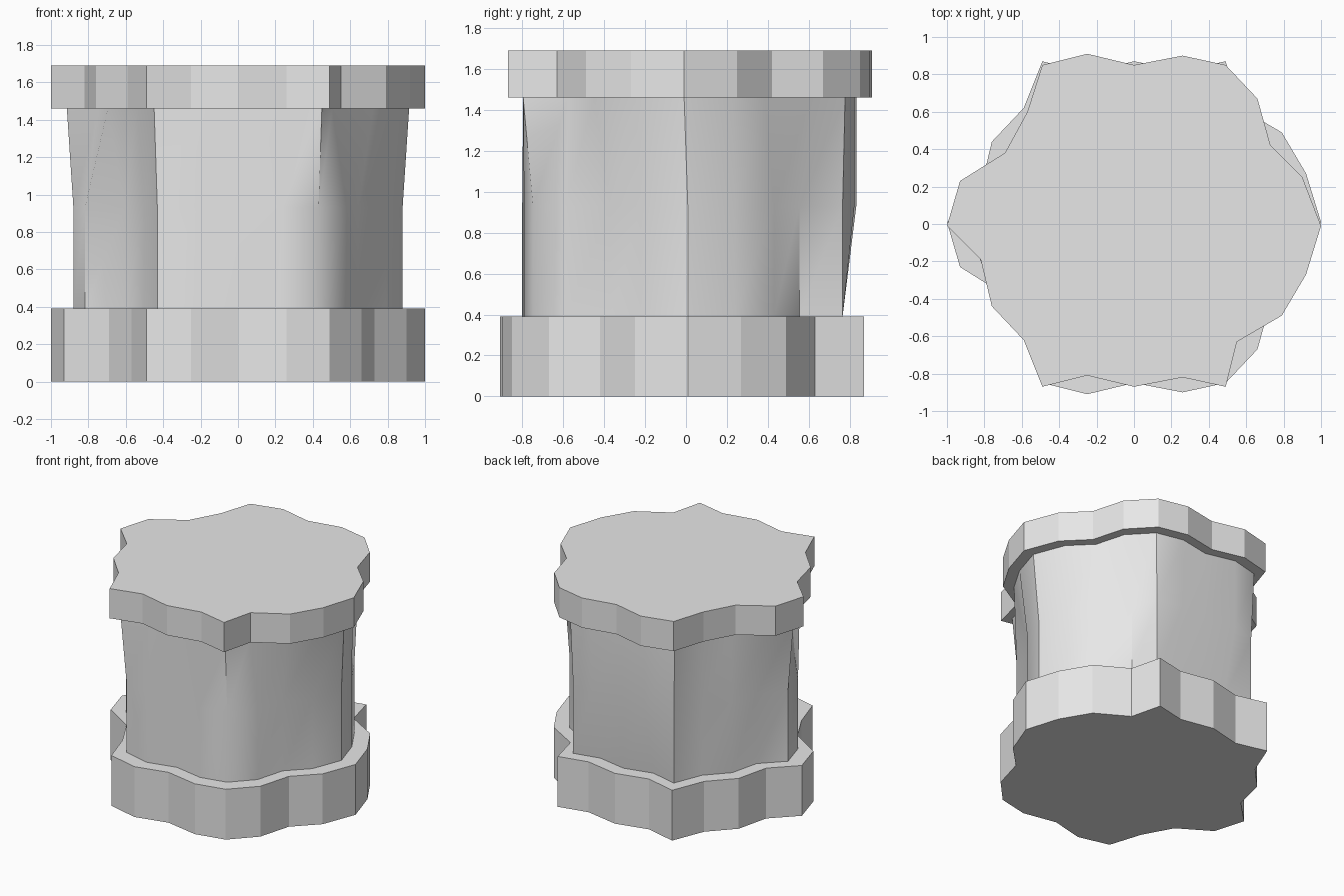
import bpy
import bmesh
import math

default_cube = bpy.data.objects.get("Cube")
if default_cube:
    bpy.data.objects.remove(default_cube, do_unlink=True)

stone = bpy.data.materials.new("pale_grey_stone")
stone.use_nodes = True
stone_colour = (0.8, 0.8, 0.8, 1)
stone.diffuse_color = stone_colour
stone.node_tree.nodes["Principled BSDF"].inputs["Base Color"].default_value = stone_colour

# Irregular scalloped outline of the cap, counter-clockwise from the left tip
cap_outline = [
    (1, -.01), (.9, .25), (.73, .42), (.66, .67), (.49, .85), (.26, .9),
    (0, .85), (-.25, .91), (-.49, .85), (-.57, .6), (-.69, .38), (-.93, .23),
    (-1, -.01), (-.82, -.19), (-.76, -.44), (-.59, -.62), (-.49, -.87), (-.25, -.81),
    (0, -.87), (.26, -.82), (.49, -.87), (.55, -.63), (.79, -.49), (.92, -.27),
]

# The base is the same slab turned over
base_outline = [(cap_outline[-i][0], -cap_outline[-i][1]) for i in range(len(cap_outline))]


def scaled(outline, factor):
    return [(x * factor, y * factor) for x, y in outline]


def loft(name, sections):
    """Skin a stack of (height, outline) sections and close both ends."""
    bm = bmesh.new()
    rings = [[bm.verts.new((x, y, height)) for x, y in outline]
             for height, outline in sections]
    for lower, upper in zip(rings, rings[1:]):
        for i in range(len(lower)):
            j = (i + 1) % len(lower)
            bm.faces.new((lower[i], lower[j], upper[j], upper[i]))
    bm.faces.new(list(reversed(rings[0])))
    bm.faces.new(rings[-1])
    mesh = bpy.data.meshes.new(name)
    bm.to_mesh(mesh)
    bm.free()
    mesh.materials.append(stone)
    part = bpy.data.objects.new(name, mesh)
    bpy.context.collection.objects.link(part)
    return part


# Column sections: the shaft follows the base, then flares into the cap shape
shaft_foot = scaled(base_outline, .88)
shaft_head = scaled(cap_outline, .915)

# The middle of the back already bulges out at the waist
shaft_waist = [head if head[1] > .7 and abs(head[0]) < .4 else foot
               for foot, head in zip(shaft_foot, shaft_head)]

base_top, waist, cap_bottom, cap_top = .39, .93, 1.46, 1.69

loft("base_slab", [(0, base_outline), (base_top, base_outline)])
loft("cap_slab", [(cap_bottom, cap_outline), (cap_top, cap_outline)])
column = loft("column_shaft", [(base_top, shaft_foot), (waist, shaft_waist),
                               (cap_bottom, shaft_head)])

# Smooth the shaft but keep its strong corners crisp
bpy.ops.object.select_all(action='DESELECT')
column.select_set(True)
bpy.context.view_layer.objects.active = column
bpy.ops.object.shade_smooth_by_angle(angle=math.radians(35))
